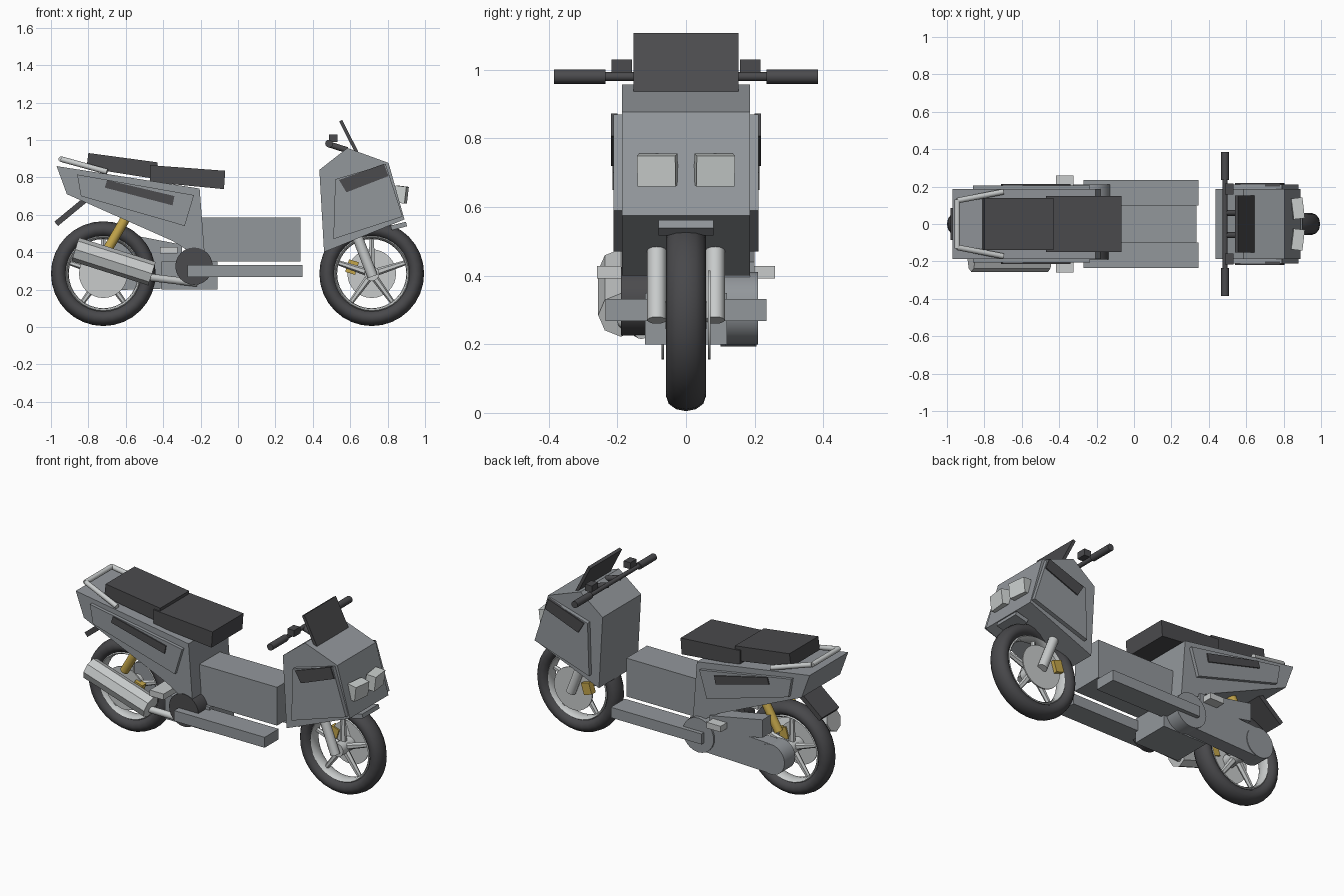
import bpy, bmesh, math
from mathutils import Vector, Matrix

old = bpy.data.objects.get("Cube")
if old:
    bpy.data.objects.remove(old, do_unlink=True)


def material(name, rgb):
    m = bpy.data.materials.new(name)
    m.use_nodes = True
    m.diffuse_color = (*rgb, 1)
    m.node_tree.nodes["Principled BSDF"].inputs["Base Color"].default_value = (*rgb, 1)
    return m


GREY = material("grey paint", (0.29, 0.31, 0.33))
DARK = material("dark plastic", (0.07, 0.07, 0.075))
RUBBER = material("tyre rubber", (0.065, 0.065, 0.07))
SILVER = material("silver metal", (0.58, 0.6, 0.6))
GOLD = material("gold metal", (0.55, 0.38, 0.07))
LENS = material("lamp lens", (0.6, 0.63, 0.62))
SIDES = {"right": -1, "left": 1}


def finish(name, bm, mat, smooth=False):
    bmesh.ops.recalc_face_normals(bm, faces=bm.faces)
    me = bpy.data.meshes.new(name)
    bm.to_mesh(me)
    bm.free()
    me.materials.append(mat)
    ob = bpy.data.objects.new(name, me)
    bpy.context.collection.objects.link(ob)
    if smooth:
        bpy.ops.object.select_all(action='DESELECT')
        ob.select_set(True)
        bpy.context.view_layer.objects.active = ob
        bpy.ops.object.shade_smooth_by_angle(angle=math.radians(40))
    return ob


def prism(name, pts, y0, y1, mat):
    """Side profile in x, z pushed from y0 to y1."""
    bm = bmesh.new()
    face = bm.faces.new([bm.verts.new((x, y0, z)) for x, z in pts])
    ext = bmesh.ops.extrude_face_region(bm, geom=[face])
    verts = [v for v in ext["geom"] if isinstance(v, bmesh.types.BMVert)]
    bmesh.ops.translate(bm, verts=verts, vec=(0, y1 - y0, 0))
    return finish(name, bm, mat)


def box(name, centre, size, mat, pitch=0, yaw=0):
    bm = bmesh.new()
    rot = Matrix.Rotation(yaw, 4, 'Z') @ Matrix.Rotation(pitch, 4, 'Y')
    bmesh.ops.create_cube(bm, size=1, matrix=Matrix.Translation(centre) @ rot @ Matrix.Diagonal((*size, 1)))
    return finish(name, bm, mat)


def tube(name, a, b, r, mat, r2=None, sides=12, smooth=True):
    a, b = Vector(a), Vector(b)
    bm = bmesh.new()
    rot = (b - a).to_track_quat('Z', 'Y').to_matrix().to_4x4()
    bmesh.ops.create_cone(bm, cap_ends=True, segments=sides, radius1=r,
                          radius2=r if r2 is None else r2, depth=(b - a).length,
                          matrix=Matrix.Translation((a + b) / 2) @ rot)
    return finish(name, bm, mat, smooth)


def ring(name, cx, cz, radius, thick, half_width, mat, steps=10):
    """Elliptical section spun about the axle."""
    bm = bmesh.new()
    vs = []
    for i in range(steps):
        t = math.tau * i / steps
        vs.append(bm.verts.new((cx + radius + thick * math.cos(t), half_width * math.sin(t), cz)))
    edges = [bm.edges.new((vs[i], vs[(i + 1) % steps])) for i in range(steps)]
    bmesh.ops.spin(bm, geom=vs + edges, cent=(cx, 0, cz), axis=(0, 1, 0),
                   angle=math.tau, steps=32, use_merge=True)
    bmesh.ops.remove_doubles(bm, verts=bm.verts, dist=0.0005)
    return finish(name, bm, mat, True)


# Wheels with five spokes, brake disc and caliper
AXLE = 0.285
for name, cx, disc_side, cal_x in (("front", 0.715, 1, 0.61), ("rear", -0.72, -1, -0.62)):
    ring(name + "_tyre", cx, AXLE, 0.237, 0.043, 0.058, RUBBER, 12)
    ring(name + "_rim", cx, AXLE, 0.197, 0.012, 0.04, SILVER, 8)
    tube(name + "_hub", (cx, -0.06, AXLE), (cx, 0.06, AXLE), 0.04, SILVER, sides=16)
    for i in range(5):
        t = math.tau * i / 5 + math.pi / 2
        d = Vector((math.cos(t), 0, math.sin(t)))
        c = Vector((cx, 0, AXLE))
        tube(f"{name}_spoke_{i}", c + d * 0.03, c + d * 0.2, 0.02, SILVER, r2=0.013, sides=6)
    y = disc_side * 0.068
    tube(name + "_brake_disc", (cx, y - 0.004, AXLE), (cx, y + 0.004, AXLE), 0.13, SILVER, sides=32)
    box(name + "_caliper", (cal_x, disc_side * 0.075, 0.32), (0.055, 0.04, 0.07), GOLD, pitch=0.3)

# Front fairing
prism("front_fairing", [(0.435, 0.84), (0.585, 0.957), (0.805, 0.877), (0.89, 0.575), (0.46, 0.40)],
      -0.187, 0.187, GREY)
box("front_bracket", (0.86, 0, 0.54), (0.085, 0.16, 0.025), GREY, pitch=-0.25)

# Rear bodywork
prism("rear_body", [(-0.97, 0.86), (-0.205, 0.74), (-0.175, 0.35), (-0.35, 0.46), (-0.915, 0.71)],
      -0.187, 0.187, GREY)
box("rear_mudguard", (-0.895, 0, 0.615), (0.20, 0.17, 0.03), DARK, pitch=-0.69)

for side, s in SIDES.items():
    # Fairing side panel and dark trim
    prism(side + "_fairing_panel", [(0.52, 0.79), (0.79, 0.87), (0.88, 0.59), (0.51, 0.47)],
          s * 0.18, s * 0.212, GREY)
    prism(side + "_fairing_trim", [(0.54, 0.786), (0.78, 0.872), (0.805, 0.807), (0.58, 0.72)],
          s * 0.20, s * 0.219, DARK)
    # Rear side panel and dark trim
    prism(side + "_rear_panel", [(-0.86, 0.815), (-0.235, 0.705), (-0.285, 0.54), (-0.84, 0.70)],
          s * 0.18, s * 0.207, GREY)
    prism(side + "_rear_trim", [(-0.70, 0.785), (-0.34, 0.70), (-0.35, 0.65), (-0.712, 0.745)],
          s * 0.20, s * 0.214, DARK)
    # Headlamp, fork leg and shock
    box(side + "_headlamp", (0.872, s * 0.083, 0.708), (0.06, 0.112, 0.09), LENS, pitch=0.12, yaw=s * 0.12)
    tube(side + "_fork_leg", (0.72, s * 0.085, 0.27), (0.60, s * 0.085, 0.58), 0.028, SILVER)
    tube(side + "_shock", (-0.70, s * 0.1, 0.41), (-0.59, s * 0.1, 0.60), 0.026, GOLD)
    # Handlebar grip and switch box
    tube(side + "_grip", (0.487, s * 0.235, 0.98), (0.487, s * 0.385, 0.98), 0.021, DARK)
    box(side + "_switch_box", (0.51, s * 0.187, 1.01), (0.045, 0.06, 0.04), DARK)
    tube(side + "_bar_riser", (0.49, s * 0.06, 0.975), (0.585, s * 0.06, 0.945), 0.016, DARK)
    # Floorboard, footpeg and grab rail
    box(side + "_floorboard", (0.038, s * 0.167, 0.30), (0.615, 0.136, 0.064), GREY)
    box(side + "_footpeg", (-0.37, s * 0.18, 0.41), (0.095, 0.16, 0.036), SILVER)
    tube(side + "_grab_rail", (-0.70, s * 0.172, 0.83), (-0.945, s * 0.125, 0.897), 0.015, SILVER)

tube("grab_rail_crossbar", (-0.945, -0.13, 0.897), (-0.945, 0.13, 0.897), 0.015, SILVER)
tube("handlebar", (0.487, -0.25, 0.98), (0.487, 0.25, 0.98), 0.013, DARK)
box("windscreen", (0.592, 0, 1.018), (0.018, 0.306, 0.19), DARK, pitch=-0.47)

# Seats
prism("rear_seat", [(-0.80, 0.93), (-0.43, 0.88), (-0.43, 0.79), (-0.81, 0.85)], -0.14, 0.14, DARK)
prism("front_seat", [(-0.47, 0.865), (-0.068, 0.835), (-0.075, 0.737), (-0.47, 0.775)], -0.15, 0.15, DARK)

# Centre frame and engine
box("centre_frame", (0.07, 0, 0.467), (0.53, 0.2, 0.235), GREY)
box("engine_block", (-0.26, 0, 0.275), (0.30, 0.24, 0.15), GREY)
tube("clutch_cover", (-0.235, -0.19, 0.325), (-0.235, -0.10, 0.325), 0.1, DARK, sides=24)

# Drive housing on the left of the rear wheel
prism("drive_housing", [(-0.23, 0.21), (-0.23, 0.40), (-0.72, 0.375), (-0.72, 0.195)], 0.115, 0.2, GREY)
tube("drive_front_cover", (-0.23, 0.1, 0.305), (-0.23, 0.21, 0.305), 0.105, GREY, sides=24)
tube("drive_rear_cover", (-0.72, 0.1, AXLE), (-0.72, 0.205, AXLE), 0.092, GREY, sides=24)
prism("air_box", [(-0.30, 0.33), (-0.30, 0.44), (-0.66, 0.51), (-0.66, 0.40)], 0.11, 0.2, GREY)

# Exhaust on the right
tube("muffler", (-0.87, -0.19, 0.415), (-0.46, -0.19, 0.285), 0.066, SILVER, sides=8, smooth=False)
tube("exhaust_pipe", (-0.47, -0.18, 0.265), (-0.22, -0.13, 0.235), 0.02, SILVER)
